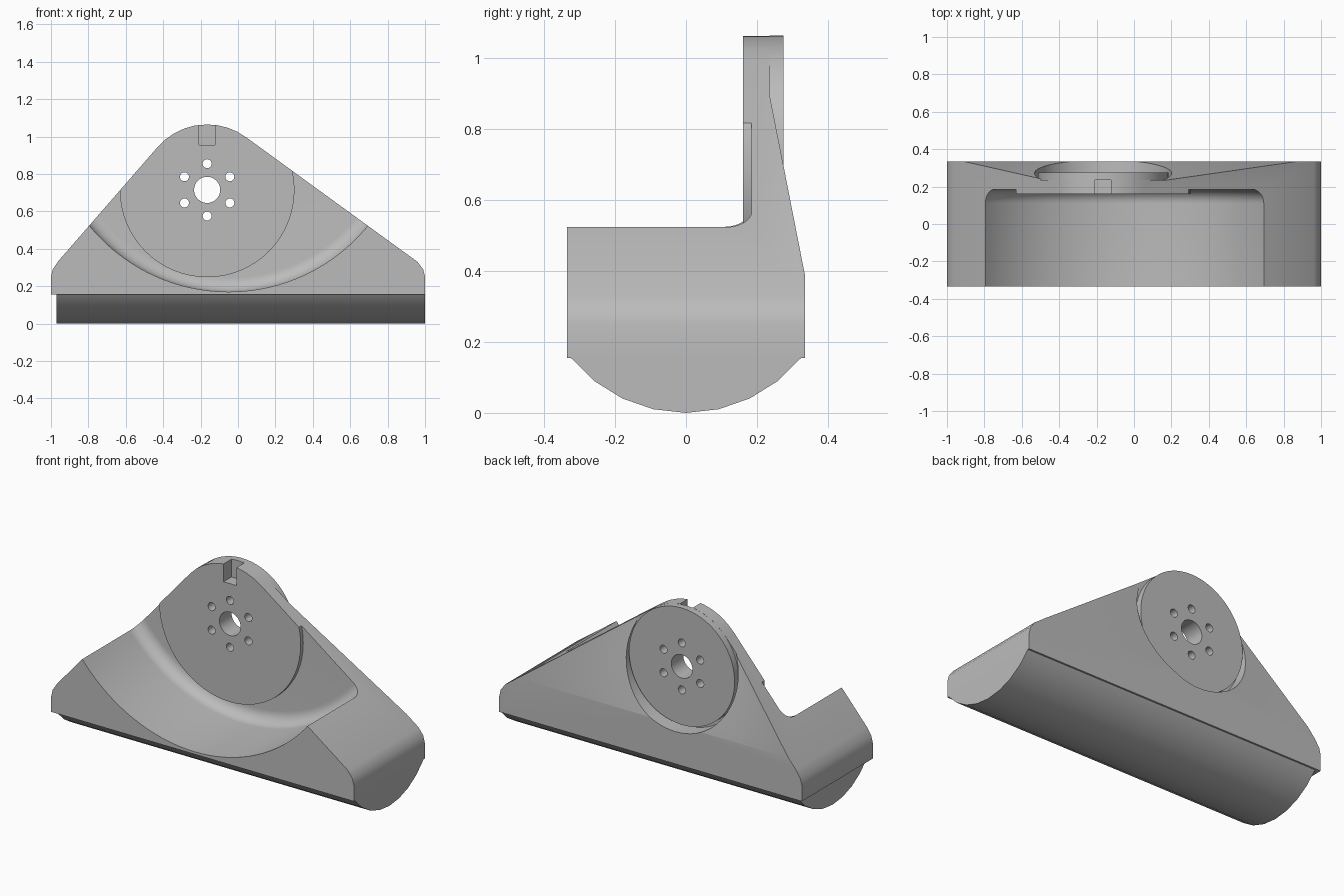
import bpy, bmesh, math

cube = bpy.data.objects.get("Cube")
if cube:
    bpy.data.objects.remove(cube, do_unlink=True)

grey = bpy.data.materials.new("plain_grey")
grey.use_nodes = True
grey.diffuse_color = (0.5, 0.5, 0.5, 1)
grey.node_tree.nodes["Principled BSDF"].inputs["Base Color"].default_value = (0.5, 0.5, 0.5, 1)

CX, CZ = -0.165, 0.715      # hub centre
WALL, BACK, BOSS = 0.185, 0.235, 0.275


def loft(name, sections):
    """Closed solid skinned through equal-length rings."""
    bm = bmesh.new()
    rings = [[bm.verts.new(p) for p in s] for s in sections]
    n = len(rings[0])
    for a, b in zip(rings, rings[1:]):
        for i in range(n):
            j = (i + 1) % n
            bm.faces.new((a[i], a[j], b[j], b[i]))
    bm.faces.new(rings[0])
    bm.faces.new(rings[-1])
    bmesh.ops.recalc_face_normals(bm, faces=bm.faces)
    mesh = bpy.data.meshes.new(name)
    bm.to_mesh(mesh)
    bm.free()
    mesh.materials.append(grey)
    obj = bpy.data.objects.new(name, mesh)
    bpy.context.collection.objects.link(obj)
    return obj


def prism_y(name, pts, a, b):
    return loft(name, [[(x, y, z) for x, z in pts] for y in (a, b)])


def prism_x(name, pts, a, b):
    return loft(name, [[(x, y, z) for y, z in pts] for x in (a, b)])


def arc(cx, cz, r, start, end, steps):
    angles = [math.radians(start + (end - start) * i / steps) for i in range(steps + 1)]
    return [(cx + r * math.cos(t), cz + r * math.sin(t)) for t in angles]


def disc(name, cx, cz, r, a, b, sides=64):
    return prism_y(name, arc(cx, cz, r, 0, 360, sides)[:-1], a, b)


def boolean(obj, cutter, operation='DIFFERENCE'):
    mod = obj.modifiers.new("cut", 'BOOLEAN')
    mod.operation, mod.solver, mod.object = operation, 'EXACT', cutter
    bpy.context.view_layer.objects.active = obj
    bpy.ops.object.modifier_apply(modifier=mod.name)


# Front outline: sloping shoulders around a rounded crown
outline = [(-1, 0.155), (1, 0.155), (1, 0.25), (0.99, 0.29), (0.96, 0.33)]
outline += arc(CX, CZ, 0.35, 53, 139, 9)
outline += [(-0.96, 0.335), (-0.99, 0.29), (-1, 0.25)]
body = prism_y("body", outline, -0.335, 0.335)

# Curved trough with a fillet against the upright wall
fillet = 0.075
steps = [(-0.5, 0)]
for i in range(9):
    t = math.pi / 2 * i / 8
    steps.append((WALL - fillet + fillet * math.sin(t), fillet * (1 - math.cos(t))))
sections = []
for y, inset in steps:
    ring = arc(-0.05, 1.13, 0.96 - inset, 205, 335, 48)
    ring += [(ring[-1][0], 1.4), (ring[0][0], 1.4)]
    sections.append([(x, y, z) for x, z in ring])
trough = loft("trough_cutter", sections)

# Sloped back and the round recess behind the hub
slope = prism_x("slope_cutter", [(0.3526, 0.3), (BACK, 0.9), (BACK, 1.4), (0.6, 1.4), (0.6, 0.3)], -1.2, 1.2)
recess = disc("recess_cutter", CX, CZ, 0.367, BACK, 0.6)
for cutter in (trough, slope, recess):
    boolean(body, cutter)

# Front disc, trimmed to the outline
front_disc = disc("front_disc", CX, CZ, 0.467, 0.16, WALL)
trim = prism_y("trim_helper", outline, -0.5, 0.5)
boolean(front_disc, trim, 'INTERSECT')

# Raised boss on the back
rear_boss = disc("rear_boss", CX, CZ, 0.349, BACK, BOSS)

# Bolt circle, bore and key slot
holes = [disc("bore_cutter", CX, CZ, 0.07, -0.6, 0.6, 32)]
for x, z in arc(CX, CZ, 0.14, 30, 330, 5):
    holes.append(disc("bolt_cutter", x, z, 0.024, -0.6, 0.6, 20))
for part in (body, front_disc, rear_boss):
    for cutter in holes:
        boolean(part, cutter)
slot = prism_y("slot_cutter", [(-0.208, 0.955), (-0.123, 0.955), (-0.123, 1.3), (-0.208, 1.3)], 0.0, 0.25)
for part in (body, front_disc):
    boolean(part, slot)

# Rounded underside
curve = arc(0, 0.417, 0.417, 219, 321, 8)
base = prism_x("rounded_base", curve + [(0.325, 0.156), (-0.325, 0.156)], -0.97, 1)

for helper in [trough, slope, recess, trim, slot] + holes:
    bpy.data.objects.remove(helper, do_unlink=True)

# Smooth curved surfaces, keep hard edges
bpy.ops.object.select_all(action='DESELECT')
for part in (body, front_disc, rear_boss, base):
    part.select_set(True)
bpy.context.view_layer.objects.active = body
bpy.ops.object.shade_smooth_by_angle(angle=math.radians(30))
